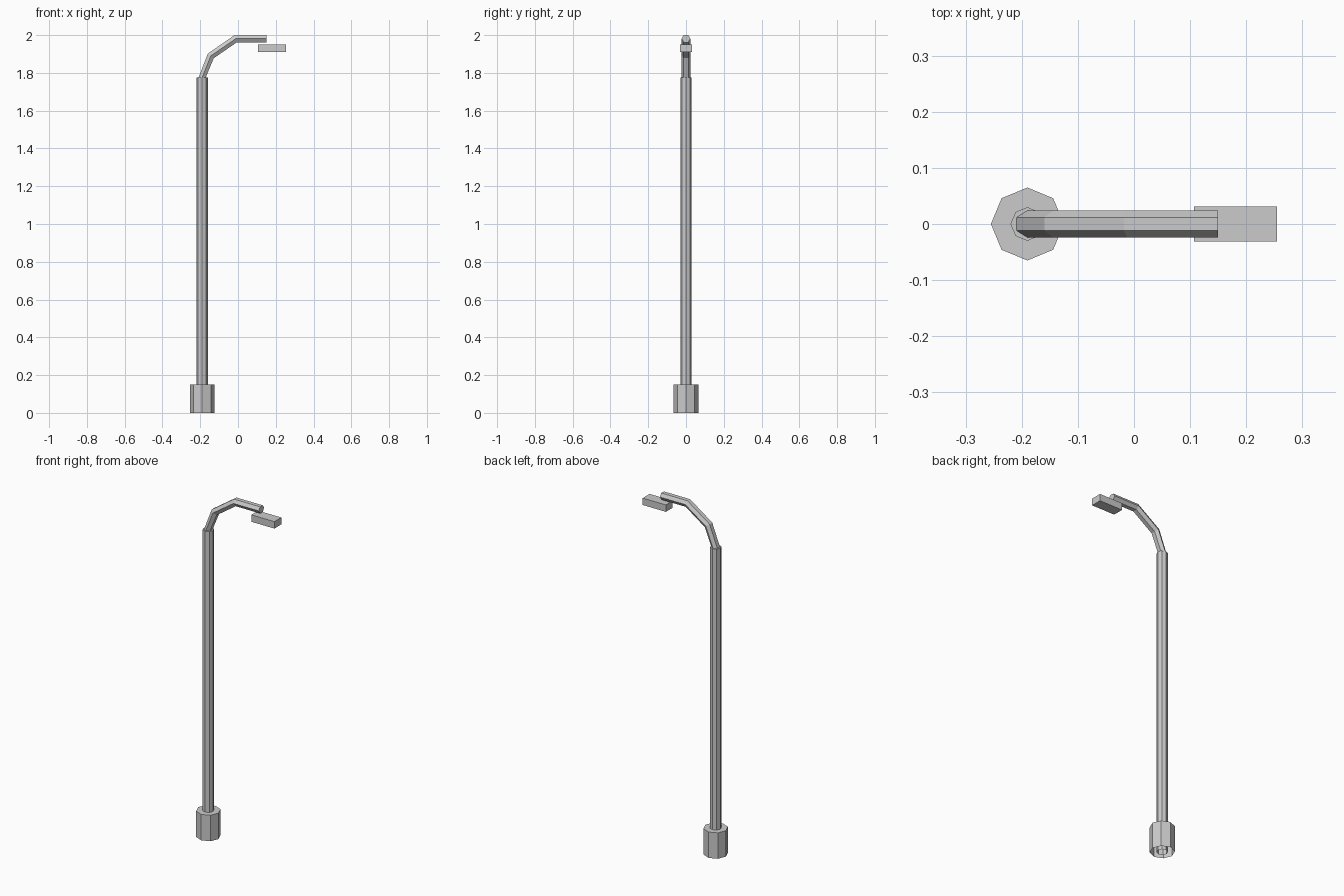
import bpy, bmesh, math
from mathutils import Vector

if "Cube" in bpy.data.objects:
    bpy.data.objects.remove(bpy.data.objects["Cube"])

POLE_X = -0.19


def make_object(name, bm):
    bmesh.ops.recalc_face_normals(bm, faces=bm.faces)
    mesh = bpy.data.meshes.new(name)
    bm.to_mesh(mesh)
    bm.free()
    obj = bpy.data.objects.new(name, mesh)
    bpy.context.collection.objects.link(obj)
    return obj


def octagon_tube(name, radius, z0, z1):
    """Eight-sided post, open underneath and capped on top."""
    bm = bmesh.new()
    rings = [[bm.verts.new((POLE_X + radius * math.cos(i * math.pi / 4),
                            radius * math.sin(i * math.pi / 4), z))
              for i in range(8)] for z in (z0, z1)]
    for i in range(8):
        j = (i + 1) % 8
        bm.faces.new((rings[0][i], rings[0][j], rings[1][j], rings[1][i]))
    bm.faces.new(rings[1])
    return make_object(name, bm)


def hex_arm(name, path, half_width, half_height):
    """Six-sided tube swept along an x/z path with mitred joints."""
    pts = [Vector(p) for p in path]
    dirs = [(b - a).normalized() for a, b in zip(pts, pts[1:])]
    bm = bmesh.new()
    rings = []
    for k, p in enumerate(pts):
        if k == 0:
            across = Vector((-1, 0))            # sits level on the pole top
        else:
            d0, d1 = dirs[k - 1], dirs[min(k, len(dirs) - 1)]
            t = (d0 + d1).normalized()
            across = Vector((-t.y, t.x)) / t.dot(d0)
        ring = []
        for i in range(6):
            a = i * math.pi / 3
            h = half_height * math.sin(a) / math.sin(math.pi / 3)
            ring.append(bm.verts.new((p.x + across.x * h,
                                      half_width * math.cos(a),
                                      p.y + across.y * h)))
        rings.append(ring)
    for r0, r1 in zip(rings, rings[1:]):
        for i in range(6):
            j = (i + 1) % 6
            bm.faces.new((r0[i], r0[j], r1[j], r1[i]))
    bm.faces.new(rings[0])
    bm.faces.new(rings[-1])
    return make_object(name, bm)


# Base sleeve and tall pole
octagon_tube("base", 0.065, 0.0, 0.15)
octagon_tube("pole", 0.03, 0.0, 1.775)

# Bent arm
hex_arm("arm", [(POLE_X, 1.775), (-0.144, 1.89), (-0.012, 1.981), (0.15, 1.981)],
        0.024, 0.019)

# Lamp head
bm = bmesh.new()
bmesh.ops.create_cube(bm, size=1)
bmesh.ops.scale(bm, vec=(0.148, 0.063, 0.04), verts=bm.verts)
bmesh.ops.translate(bm, vec=(0.181, 0, 1.93), verts=bm.verts)
make_object("lamp_head", bm)
